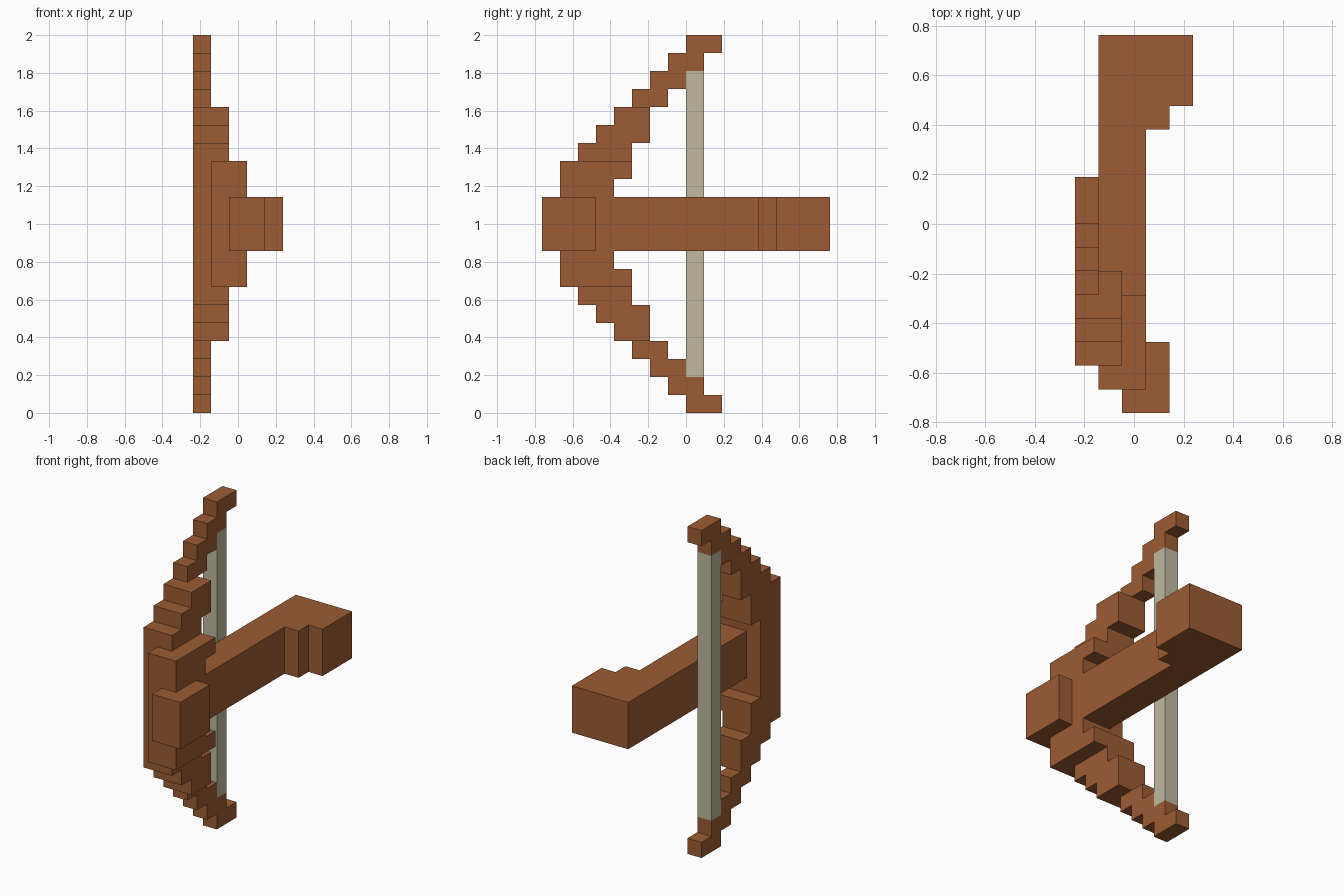
import bpy
import bmesh

if "Cube" in bpy.data.objects:
    bpy.data.objects.remove(bpy.data.objects["Cube"])

U = 2 / 21      # one block; the model is 21 blocks tall
MID = 10.5      # height of the symmetry plane, in blocks


def material(name, rgb):
    m = bpy.data.materials.new(name)
    m.use_nodes = True
    m.diffuse_color = (*rgb, 1)
    bsdf = next(n for n in m.node_tree.nodes if n.type == 'BSDF_PRINCIPLED')
    bsdf.inputs["Base Color"].default_value = (*rgb, 1)
    return m


wood = material("brown wood", (0.333, 0.107, 0.034))
cord = material("pale cord", (0.533, 0.491, 0.352))


def prism(name, outline, direction, mat):
    """Extrude a closed outline (in blocks) along a direction vector."""
    bm = bmesh.new()
    face = bm.faces.new([bm.verts.new([c * U for c in p]) for p in outline])
    ext = bmesh.ops.extrude_face_region(bm, geom=[face])
    verts = [e for e in ext["geom"] if isinstance(e, bmesh.types.BMVert)]
    bmesh.ops.translate(bm, verts=verts, vec=[c * U for c in direction])
    bmesh.ops.recalc_face_normals(bm, faces=bm.faces)
    me = bpy.data.meshes.new(name)
    bm.to_mesh(me)
    bm.free()
    me.materials.append(mat)
    ob = bpy.data.objects.new(name, me)
    bpy.context.collection.objects.link(ob)
    return ob


def stair(steps):
    """Stepped y-z outline from (z low, z high, y front, y back) layers."""
    front, back = [], []
    for z0, z1, yf, yb in steps:
        for side, y in ((front, yf), (back, yb)):
            for p in ((y, z0), (y, z1)):
                if len(side) > 1 and side[-1][0] == side[-2][0] == y:
                    side.pop()      # merge straight runs
                if not side or side[-1] != p:
                    side.append(p)
    return front + back[::-1]


def flip(steps):
    return [(2 * MID - z1, 2 * MID - z0, a, b) for z0, z1, a, b in reversed(steps)]


def stepped(name, steps, x0, x1):
    prism(name, [(x0, y, z) for y, z in stair(steps)], (x1 - x0, 0, 0), wood)


def slab(name, outline, z0, z1, mat):
    prism(name, [(x, y, z0) for x, y in outline], (0, 0, z1 - z0), mat)


def rect(x0, x1, y0, y1):
    return [(x0, y0), (x1, y0), (x1, y1), (x0, y1)]


# Thin stepped tips of the bow
tip = [(17, 18, -3, -1), (18, 19, -2, 0), (19, 20, -1, 1), (20, 21, 0, 2)]
stepped("upper_limb_tip", tip, -2.5, -1.5)
stepped("lower_limb_tip", flip(tip), -2.5, -1.5)

# Thicker middle of the bow, one curved piece
upper = [(13, 14, -6, -3), (14, 15, -6, -3), (15, 16, -5, -2), (16, 17, -4, -2)]
stepped("bow_body", flip(upper) + [(8, 13, -6, -4)] + upper, -2.5, -0.5)

# Grip block in front of the bow body
stepped("bow_grip", [(7, 8, -7, -3), (8, 13, -7, -4), (13, 14, -7, -3)], -1.5, 0.5)

# Stock with a stepped butt
slab("stock", [(-1.5, -4), (0.5, -4), (0.5, 4), (1.5, 4), (1.5, 5),
               (2.5, 5), (2.5, 8), (-1.5, 8)], 9, 12, wood)

# Nose block at the front of the stock
slab("stock_nose", rect(-0.5, 1.5, -8, -5), 9, 12, wood)

# Bowstring
slab("bowstring", rect(-2.5, -1.5, 0, 1), 2, 19, cord)
